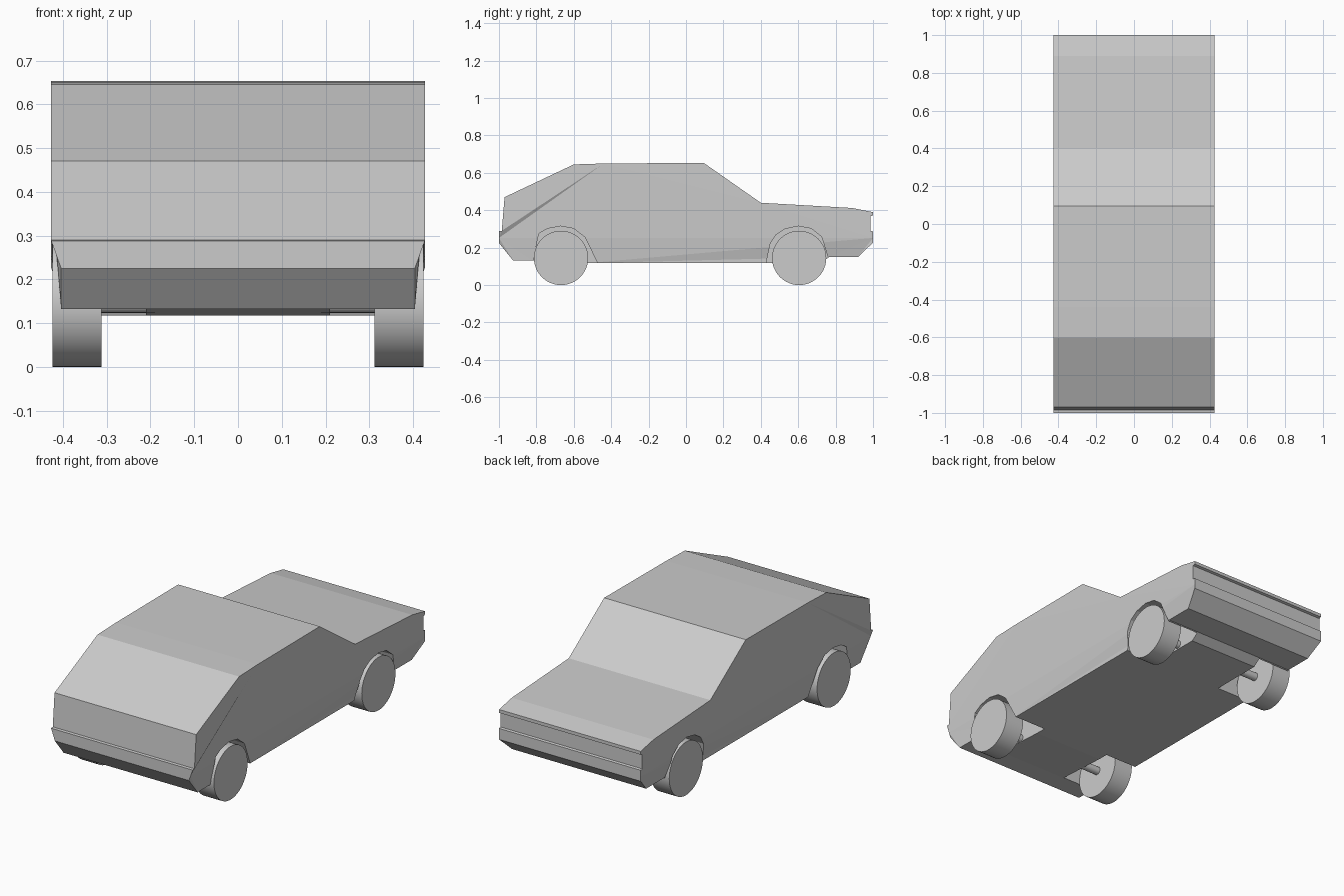
import bpy, bmesh, math

if "Cube" in bpy.data.objects:
    bpy.data.objects.remove(bpy.data.objects["Cube"])

HALF_W = 0.427


def prism(name, profile, x0, x1):
    """Extrude a (y, z) side profile from x0 to x1."""
    bm = bmesh.new()
    face = bm.faces.new([bm.verts.new((x0, y, z)) for y, z in profile])
    ext = bmesh.ops.extrude_face_region(bm, geom=[face])
    moved = [g for g in ext["geom"] if isinstance(g, bmesh.types.BMVert)]
    bmesh.ops.translate(bm, verts=moved, vec=(x1 - x0, 0, 0))
    bmesh.ops.recalc_face_normals(bm, faces=bm.faces)
    mesh = bpy.data.meshes.new(name)
    bm.to_mesh(mesh)
    bm.free()
    obj = bpy.data.objects.new(name, mesh)
    bpy.context.collection.objects.link(obj)
    return obj


def cylinder(name, radius, x0, x1, y, z, sides):
    bpy.ops.mesh.primitive_cylinder_add(
        vertices=sides, radius=radius, depth=abs(x1 - x0),
        location=((x0 + x1) / 2, y, z), rotation=(0, math.pi / 2, 0))
    bpy.context.object.name = name


# Body shell: hatch front, roof, windscreen, long deck, recessed end panels
body = prism("car_body", [
    (-0.985, 0.29), (-0.97, 0.47), (-0.60, 0.645), (-0.44, 0.65), (0.095, 0.653),
    (0.40, 0.44), (0.89, 0.412), (1.0, 0.39), (1.0, 0.372), (0.987, 0.368),
    (0.987, 0.29), (1.0, 0.287), (1.0, 0.227), (0.92, 0.15), (0.765, 0.15),
    (0.72, 0.117), (-0.53, 0.117), (-0.82, 0.132), (-0.925, 0.132),
    (-1.0, 0.225), (-1.0, 0.288)], -HALF_W, HALF_W)

# Lower body tucks inward below the waist crease
bm = bmesh.new()
bm.from_mesh(body.data)
bmesh.ops.bisect_plane(bm, geom=bm.verts[:] + bm.edges[:] + bm.faces[:],
                       plane_co=(0, 0, 0.252), plane_no=(0, 0, 1))
for v in bm.verts:
    if v.co.z < 0.226:
        v.co.x = math.copysign(0.404, v.co.x)
    elif v.co.z < 0.26 and v.co.y < -0.9:
        v.co.x = math.copysign(0.414, v.co.x)
bmesh.ops.triangulate(bm, faces=[f for f in bm.faces if abs(f.normal.x) > 0.5])
bm.to_mesh(body.data)
bm.free()

# Wheel wells cut from both sides
arches = {
    "front": [(-0.825, 0.05), (-0.815, 0.14), (-0.787, 0.275), (-0.74, 0.302),
              (-0.67, 0.315), (-0.60, 0.302), (-0.54, 0.255), (-0.44, 0.05)],
    "rear": [(0.415, 0.05), (0.45, 0.22), (0.48, 0.268), (0.53, 0.30),
             (0.60, 0.315), (0.67, 0.302), (0.725, 0.258), (0.79, 0.05)],
}
for end, arch in arches.items():
    for side in (-1, 1):
        cutter = prism("well_cutter", arch, side * 0.21, side * 0.5)
        cutter.hide_render = True
        mod = body.modifiers.new("well", "BOOLEAN")
        mod.operation, mod.solver, mod.object = "DIFFERENCE", "EXACT", cutter
        bpy.context.view_layer.objects.active = body
        bpy.ops.object.modifier_apply(modifier=mod.name)
        bpy.data.objects.remove(cutter)

# Wheels on stub axles
for end, y in (("front", -0.668), ("rear", 0.605)):
    for label, s in (("left", -1), ("right", 1)):
        cylinder(f"{end}_{label}_wheel", 0.145, s * 0.312, s * 0.424, y, 0.145, 48)
        bpy.ops.object.shade_smooth_by_angle()
        cylinder(f"{end}_{label}_axle", 0.022, s * 0.19, s * 0.33, y, 0.145, 16)
        bpy.ops.object.shade_smooth_by_angle()
